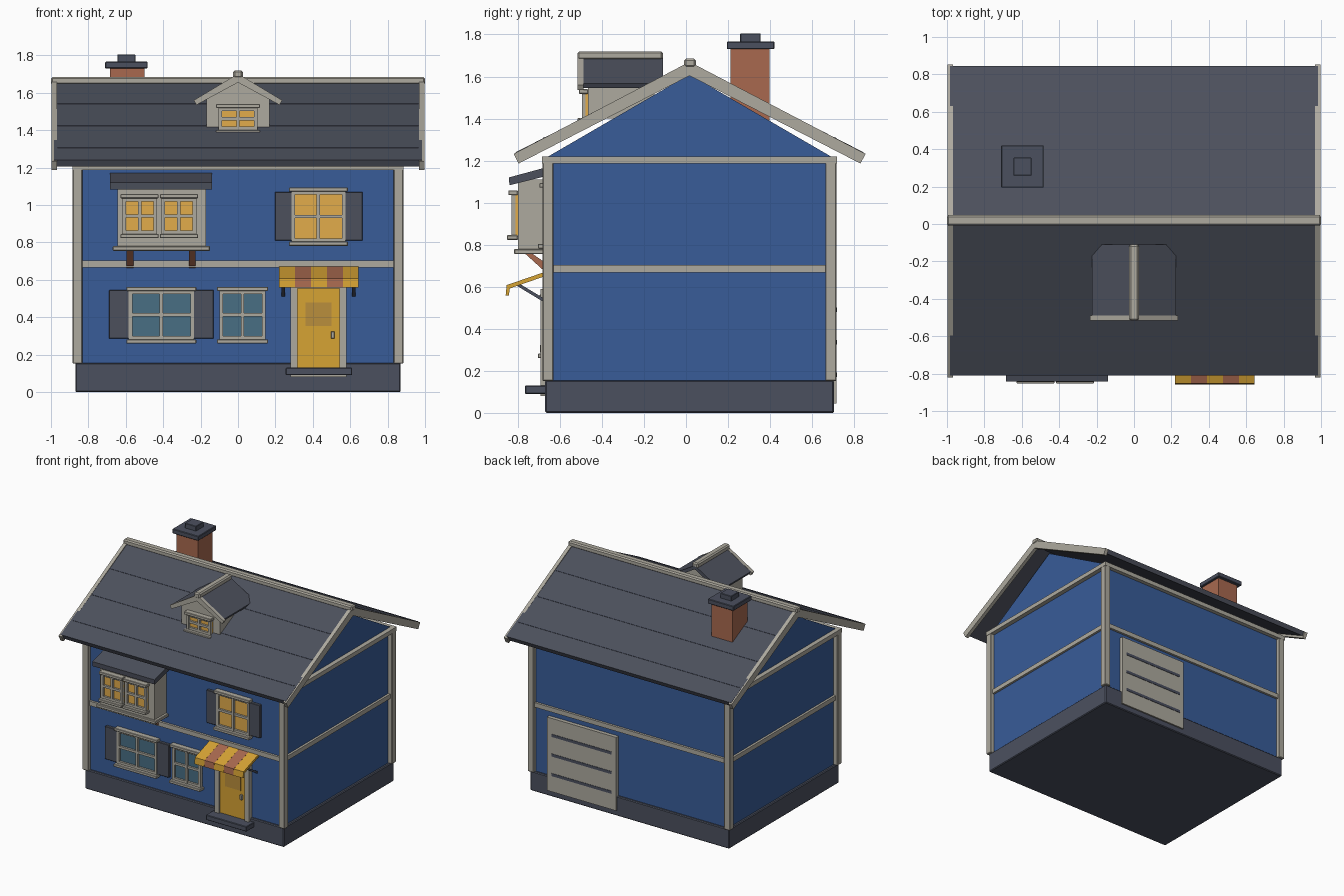
import bpy, bmesh
from mathutils import Vector

cube = bpy.data.objects.get("Cube")
if cube:
    bpy.data.objects.remove(cube, do_unlink=True)


def material(name, r, g, b):
    """Flat material from 8-bit display values, stored linear."""
    col = [((v / 255 + 0.055) / 1.055) ** 2.4 for v in (r, g, b)] + [1]
    m = bpy.data.materials.new(name)
    m.use_nodes = True
    m.diffuse_color = col
    m.node_tree.nodes["Principled BSDF"].inputs["Base Color"].default_value = col
    return m


BLUE = material("blue_siding", 56, 92, 153)
CREAM = material("cream_trim", 174, 170, 159)
SLATE = material("slate_stone", 75, 80, 95)
ROOF = material("roof_shingle", 76, 80, 92)
RUST = material("rust_brick", 168, 105, 79)
AMBER = material("amber_paint", 214, 163, 52)
GLOW = material("warm_glass", 226, 172, 75)
TEAL = material("teal_glass", 72, 110, 132)
BRONZE = material("bronze_glass", 186, 142, 60)


def finish(name, bm, mat, bevel=0):
    if bevel:
        bmesh.ops.bevel(bm, geom=bm.edges[:], offset=bevel, segments=1, affect='EDGES')
    bmesh.ops.recalc_face_normals(bm, faces=bm.faces[:])
    me = bpy.data.meshes.new(name)
    bm.to_mesh(me)
    bm.free()
    me.materials.append(mat)
    ob = bpy.data.objects.new(name, me)
    bpy.context.collection.objects.link(ob)
    return ob


def box(name, x, y, z, mat, bevel=0):
    """Box from three (low, high) ranges."""
    bm = bmesh.new()
    bmesh.ops.create_cube(bm, size=1)
    for v in bm.verts:
        v.co = [r[0] if c < 0 else r[1] for c, r in zip(v.co, (x, y, z))]
    return finish(name, bm, mat, bevel)


def prism(name, pts, axis, span, mat):
    """Extrude a (horizontal, z) outline along x or y."""
    bm = bmesh.new()
    place = (lambda h, z: (span[0], h, z)) if axis == 'x' else (lambda h, z: (h, span[0], z))
    face = bm.faces.new([bm.verts.new(place(h, z)) for h, z in pts])
    out = bmesh.ops.extrude_face_region(bm, geom=[face])
    d = span[1] - span[0]
    move = Vector((d, 0, 0)) if axis == 'x' else Vector((0, d, 0))
    bmesh.ops.translate(bm, vec=move, verts=[g for g in out['geom'] if isinstance(g, bmesh.types.BMVert)])
    return finish(name, bm, mat)


def gable(half, c=0):
    """Mirror a half outline, listed from the top centre round to the bottom centre."""
    left = [(c - h, z) for h, z in reversed(half) if h > 0]
    return [(c + h, z) for h, z in half] + left


def window(name, x, z, y, glass, lintel=0.012, sill=True):
    """Framed cross window whose back plane is at y."""
    t, m = 0.02, 0.009
    cx, cz = sum(x) / 2, sum(z) / 2
    box(name + "_glass", x, (y - 0.012, y), z, glass)
    front = (y - 0.03, y)
    for i, xr in enumerate(((x[0], x[0] + t), (cx - m, cx + m), (x[1] - t, x[1]))):
        box(f"{name}_upright_{i}", xr, front, z, CREAM)
    rails = (y - 0.028, y)
    for i, zr in enumerate(((z[0], z[0] + t), (cz - m, cz + m), (z[1] - t, z[1]))):
        box(f"{name}_rail_{i}", x, rails, zr, CREAM)
    wide = (x[0] - lintel, x[1] + lintel)
    box(name + "_lintel", wide, (y - 0.045, y), (z[1] - 0.004, z[1] + 0.018), CREAM, 0.003)
    if sill:
        box(name + "_sill", wide, (y - 0.052, y), (z[0] - 0.02, z[0] + 0.002), CREAM, 0.003)


C = 0.017          # house centre line in y
WALL = -0.652      # front wall plane

# Foundation, walls and trim
box("foundation", (-0.87, 0.87), (-0.67, 0.704), (0, 0.155), SLATE, 0.006)
box("walls", (-0.85, 0.85), (WALL, 0.686), (0.15, 1.2), BLUE)
prism("gable_walls", gable([(0, 1.61), (0.672, 1.22), (0.672, 1.19)], C), 'x', (-0.85, 0.85), BLUE)
box("belt_trim", (-0.868, 0.868), (-0.67, 0.704), (0.667, 0.703), CREAM)
box("top_trim", (-0.886, 0.886), (-0.684, 0.718), (1.186, 1.22), CREAM)
for sx in (-1, 1):
    for name, yr in (("front", (-0.683, -0.631)), ("back", (0.663, 0.716))):
        box(f"{name}_corner_post", sorted((sx * 0.832, sx * 0.884)), yr, (0.152, 1.2), CREAM, 0.004)

# Main roof
prism("main_roof", gable([(0, 1.662), (0.827, 1.24), (0.812, 1.207), (0, 1.622)], C),
      'x', (-0.985, 0.985), ROOF)
for sx in (-1, 1):
    prism("barge_board", gable([(0, 1.67), (0.837, 1.232), (0.813, 1.186), (0, 1.604)], C),
          'x', sorted((sx * 0.968, sx * 0.996)), CREAM)
box("ridge_cap", (-1, 1), (C - 0.026, C + 0.03), (1.643, 1.685), CREAM, 0.009)
for s in (-1, 1):
    for d in (0.23, 0.46, 0.69):
        line = [(C + s * (d + e), 1.662 - 0.51 * (d + e) + h)
                for e, h in ((0, -0.005), (0, 0.002), (0.008, 0.002), (0.008, -0.005))]
        prism("shingle_line", line, 'x', (-0.965, 0.965), SLATE)

# Chimney
box("chimney_stack", (-0.685, -0.5), (0.212, 0.397), (1.35, 1.73), RUST)
box("chimney_cap", (-0.71, -0.483), (0.194, 0.421), (1.73, 1.767), SLATE, 0.004)
box("chimney_pot", (-0.645, -0.548), (0.258, 0.355), (1.76, 1.805), SLATE, 0.003)

# Dormer
prism("dormer_body", gable([(0, 1.67), (0.168, 1.57), (0.168, 1.4), (0, 1.4)]), 'y', (-0.465, -0.15), CREAM)
prism("dormer_roof", gable([(0, 1.698), (0.225, 1.566), (0.214, 1.545), (0, 1.668)]), 'y', (-0.5, -0.11), ROOF)
prism("dormer_barge", gable([(0, 1.702), (0.236, 1.56), (0.222, 1.535), (0, 1.655)]), 'y', (-0.515, -0.488), CREAM)
box("dormer_ridge", (-0.026, 0.026), (-0.517, -0.11), (1.678, 1.72), CREAM, 0.009)
window("dormer_window", (-0.105, 0.105), (1.4, 1.522), -0.465, GLOW)

# Bay window
box("bay_body", (-0.645, -0.17), (-0.8, WALL), (0.775, 1.11), CREAM)
box("bay_base", (-0.67, -0.15), (-0.818, WALL), (0.755, 0.78), CREAM, 0.004)
prism("bay_roof", [(-0.84, 1.083), (-0.842, 1.12), (-0.65, 1.172), (-0.65, 1.13)], 'x', (-0.685, -0.14), ROOF)
for i, x in enumerate((-0.62, -0.41)):
    window(f"bay_window_{i}", (x, x + 0.188), (0.843, 1.04), -0.8, GLOW, 0.008)
for x in (-0.595, -0.262):
    prism("bay_bracket", [(-0.765, 0.757), (-0.73, 0.757), (-0.65, 0.7), (-0.65, 0.662), (-0.68, 0.68)],
          'x', (x, x + 0.035), RUST)

# Wall windows and shutters
window("upper_window", (0.285, 0.575), (0.802, 1.075), WALL, GLOW)
window("lower_wide_window", (-0.585, -0.235), (0.28, 0.545), WALL, TEAL)
window("lower_narrow_window", (-0.1, 0.148), (0.28, 0.545), WALL, TEAL)
for x, z in ((0.197, 0.81), (0.572, 0.81), (-0.69, 0.285), (-0.24, 0.285)):
    w = 0.094 if x > 0 else 0.11
    box("shutter", (x, x + w), (-0.678, WALL), (z, z + 0.26), ROOF, 0.003)

# Front door
box("door_panel", (0.315, 0.545), (-0.676, WALL), (0.12, 0.555), AMBER)
box("door_glass", (0.362, 0.5), (-0.68, -0.67), (0.352, 0.478), BRONZE)
box("door_handle", (0.498, 0.516), (-0.694, -0.67), (0.285, 0.325), CREAM, 0.003)
for x in (0.28, 0.542):
    box("door_jamb", (x, x + 0.037), (-0.692, WALL), (0.08, 0.58), CREAM)
box("door_head", (0.28, 0.579), (-0.692, WALL), (0.553, 0.59), CREAM)
box("door_threshold", (0.285, 0.58), (-0.69, WALL), (0.08, 0.1), CREAM)
box("door_step", (0.255, 0.61), (-0.766, WALL), (0.09, 0.13), SLATE, 0.004)

# Striped awning and its struts
awning = [(WALL, 0.677), (-0.853, 0.608), (-0.858, 0.558), (-0.843, 0.558), (-0.838, 0.592), (WALL, 0.657)]
for i in range(5):
    x = 0.22 + i * 0.0852
    prism(f"awning_stripe_{i}", awning, 'x', (x, x + 0.0845), RUST if i % 2 else AMBER)
for x in (0.233, 0.61):
    prism("awning_strut", [(-0.81, 0.608), (-0.79, 0.613), (WALL, 0.53), (WALL, 0.512)], 'x', (x, x + 0.018), SLATE)

# Back garage door with slots
box("garage_door", (0.11, 0.715), (0.68, 0.716), (0.045, 0.625), CREAM)
for z in (0.17, 0.325, 0.48):
    box("garage_slot", (0.15, 0.675), (0.71, 0.719), (z, z + 0.022), SLATE)
